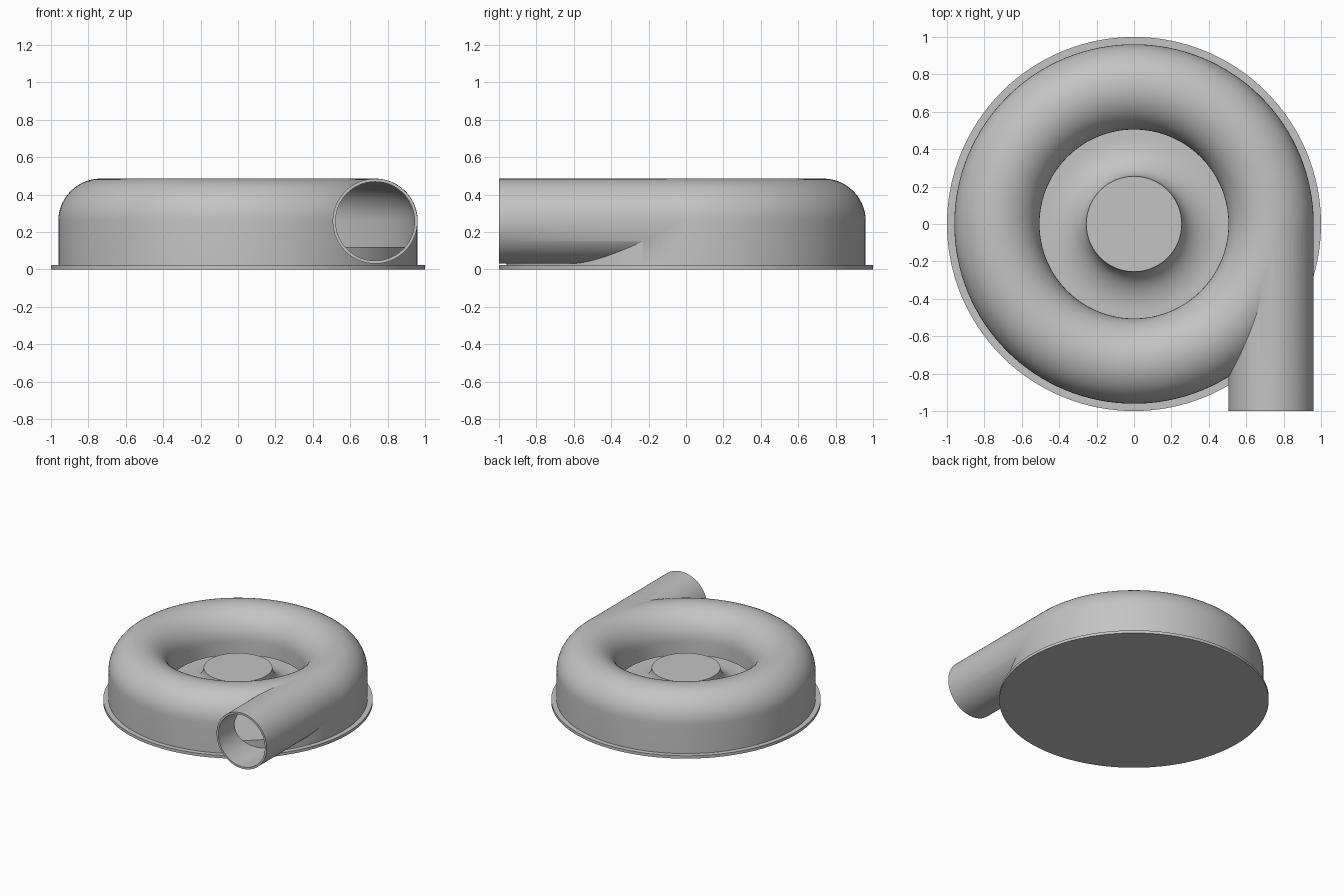
import bpy, math
from mathutils import Matrix

if "Cube" in bpy.data.objects:
    bpy.data.objects.remove(bpy.data.objects["Cube"], do_unlink=True)

SEGMENTS = 128
RING, AXIS_Z = 0.733, 0.258      # centre of the channel cross-section
OUTER, INNER = 0.228, 0.213      # outer and inner channel radius

grey = bpy.data.materials.new("plain grey")
grey.use_nodes = True
grey.diffuse_color = (0.55, 0.55, 0.55, 1)
grey.node_tree.nodes["Principled BSDF"].inputs["Base Color"].default_value = (0.55, 0.55, 0.55, 1)


def add_object(name, verts, faces):
    mesh = bpy.data.meshes.new(name)
    mesh.from_pydata(verts, [], faces)
    mesh.materials.append(grey)
    obj = bpy.data.objects.new(name, mesh)
    bpy.context.collection.objects.link(obj)
    return obj


def lathe(name, profile, ring=False):
    """Revolve (radius, z) points, listed from the bottom outside upward."""
    n = len(profile)
    verts, faces = [], []
    for i in range(SEGMENTS):
        a = 2 * math.pi * i / SEGMENTS
        verts += [(r * math.cos(a), r * math.sin(a), z) for r, z in profile]
    for i in range(SEGMENTS):
        p, q = i * n, (i + 1) % SEGMENTS * n
        for j in range(n if ring else n - 1):
            k = (j + 1) % n
            faces.append((p + j, q + j, q + k, p + k))
    if not ring:
        faces.append([i * n for i in reversed(range(SEGMENTS))])
        faces.append([i * n + n - 1 for i in range(SEGMENTS)])
    return add_object(name, verts, faces)


def arch(radius):
    """Half circle from the outer wall over the top to the inner wall."""
    return [(RING + radius * math.cos(math.pi * i / 28),
             AXIS_Z + radius * math.sin(math.pi * i / 28)) for i in range(29)]


def pipe(name, radius, front, back):
    """Solid cylinder along y."""
    obj = lathe(name, [(radius, 0), (radius, back - front)])
    turn = Matrix.Rotation(-math.pi / 2, 4, "X")
    obj.data.transform(Matrix.Translation((RING, front, AXIS_Z)) @ turn)
    return obj


def combine(target, other, operation):
    mod = target.modifiers.new(operation.title(), "BOOLEAN")
    mod.operation, mod.solver, mod.object = operation, "EXACT", other
    bpy.context.view_layer.objects.active = target
    bpy.ops.object.modifier_apply(modifier=mod.name)
    bpy.data.objects.remove(other, do_unlink=True)


# Flat mounting disc
base = lathe("base_flange", [(1, 0), (1, 0.023)])

# Ring housing with tangential outlet, hollowed out
lip = RING - OUTER
housing = lathe("housing", [(RING + OUTER, 0.02)] + arch(OUTER)
                + [(lip, 0.15), (0.53, 0.15), (0.53, 0.02)], ring=True)
combine(housing, pipe("outlet", OUTER - 0.001, -1, 0), "UNION")
cavity = [(RING + INNER, 0)] + arch(INNER) + [(RING - INNER, 0)]
combine(housing, lathe("cavity", cavity, ring=True), "DIFFERENCE")
combine(housing, pipe("bore", INNER - 0.002, -1.1, 0), "DIFFERENCE")

# Back plate rising in a concave sweep to the flat hub
sweep = [(0.475 - 0.22 * math.sin(t), 0.28 - 0.16 * math.cos(t))
         for t in (math.pi / 2 * i / 16 for i in range(17))]
hub = lathe("back_plate_and_hub", [(0.94, 0.01), (0.94, 0.12)] + sweep)

# Smooth shading with sharp edges kept
for obj in (base, housing, hub):
    bpy.ops.object.select_all(action="DESELECT")
    obj.select_set(True)
    bpy.context.view_layer.objects.active = obj
    bpy.ops.object.shade_smooth_by_angle(angle=math.radians(30))
